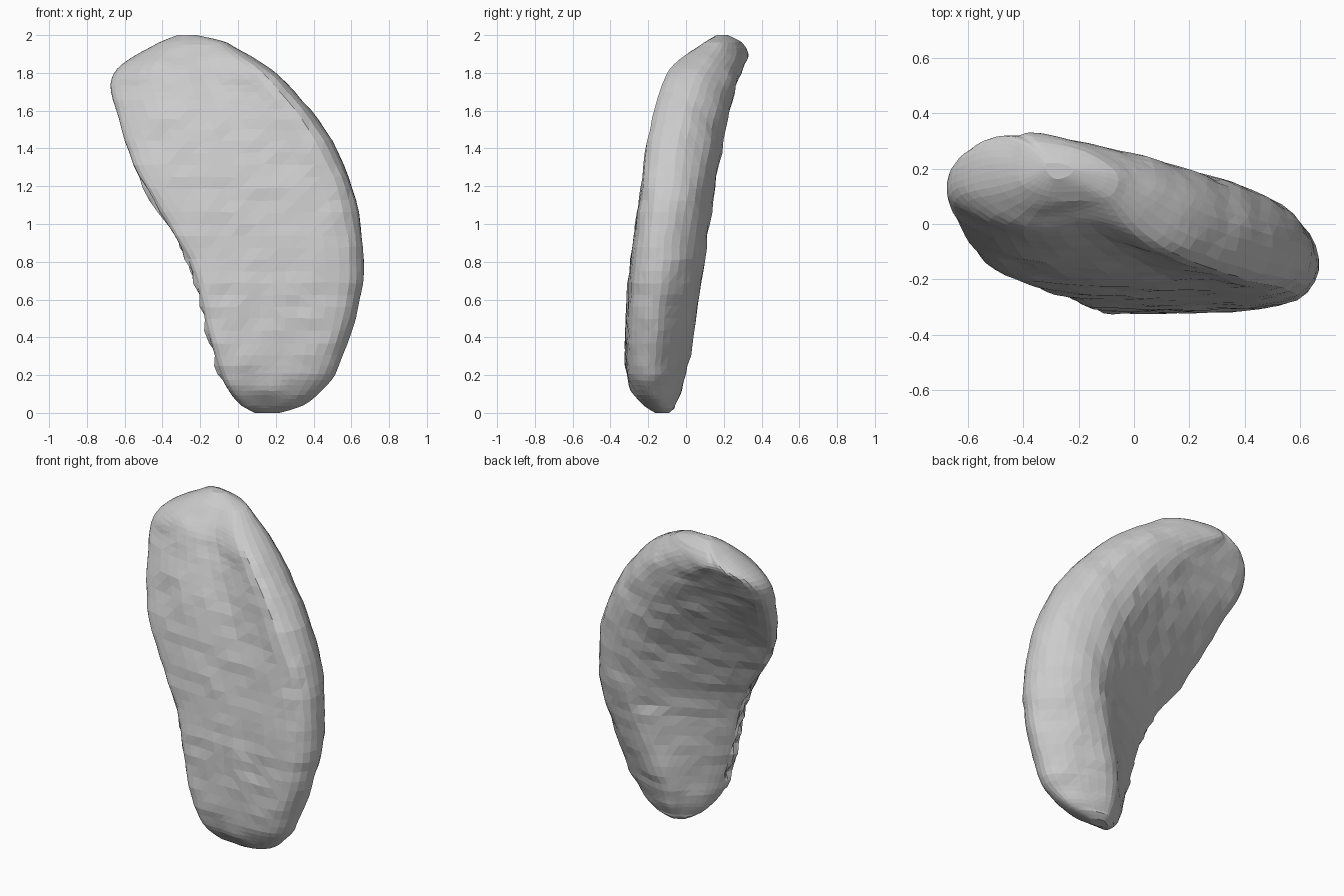
import bpy, bmesh, random
from mathutils import Vector, noise

if "Cube" in bpy.data.objects:
    bpy.data.objects.remove(bpy.data.objects["Cube"])

random.seed(4)

# Horizontal slices: z, left x, right x, front-left y, front-right y, ridge x, ridge y, back-left y
SLICES = [
    (0.00, 0.09, 0.22, -.14, -.14, 0.15, -.09, -.12),
    (0.04, 0.02, 0.34, -.21, -.19, 0.15, -.05, -.12),
    (0.12, -.05, 0.44, -.28, -.25, 0.15, -.025, -.16),
    (0.25, -.11, 0.53, -.315, -.28, 0.17, 0.01, -.18),
    (0.50, -.18, 0.62, -.31, -.28, 0.25, 0.055, -.19),
    (0.75, -.24, 0.665, -.285, -.27, 0.34, 0.09, -.17),
    (1.00, -.37, 0.65, -.24, -.25, 0.32, 0.125, -.13),
    (1.25, -.525, 0.59, -.18, -.22, 0.24, 0.165, -.07),
    (1.50, -.615, 0.46, -.08, -.19, 0.10, 0.21, 0.07),
    (1.70, -.67, 0.30, 0.03, -.14, -.05, 0.255, 0.20),
    (1.82, -.64, 0.17, 0.08, -.08, -.22, 0.30, 0.27),
    (1.90, -.52, 0.04, 0.11, 0.01, -.35, 0.325, 0.31),
    (1.96, -.42, -.06, 0.14, 0.10, -.33, 0.295, 0.285),
    (2.00, -.32, -.22, 0.19, 0.18, -.28, 0.22, 0.22),
]


def catmull(a, b, c, d, t):
    return 0.5 * (2 * b + (c - a) * t + (2 * a - 5 * b + 4 * c - d) * t * t
                  + (3 * b - a - 3 * c + d) * t ** 3)


def section(z, xl, xr, fl, fr, kx, ky, bl):
    """Wedge-shaped slice: thin left edge, flat front, broad rounded rim, ridge at the back."""
    w = xr - xl
    ry = fr + 0.4 * (ky - fr)
    front_mid = (fl + fr) / 2 - 0.02
    pts = [
        (xl, (fl + bl) / 2), (xl + 0.05 * w, fl), (xl + 0.3 * w, front_mid),
        (xl + 0.62 * w, front_mid), (xr - 0.08 * w, fr), (xr, ry),
        ((xr + kx) / 2 + 0.06 * w, (ry + ky) / 2 + 0.12 * (ky - fr)),
        (kx, ky), (kx * 0.6 + xl * 0.4, ky * 0.62 + bl * 0.38),
        (xl + 0.06 * w, bl),
    ]
    return [Vector((x, y, z)) for x, y in pts]


def resample(points, steps, closed):
    n, out = len(points), []
    for i in range(n if closed else n - 1):
        ids = [(j % n) if closed else min(max(j, 0), n - 1) for j in range(i - 1, i + 3)]
        for s in range(steps):
            out.append(catmull(*(points[j] for j in ids), s / steps))
    return out if closed else out + [points[-1]]


# Loft the slices into rings
sections = [section(*row) for row in SLICES]
columns = [resample(list(col), 4, False) for col in zip(*sections)]
rings = [resample(list(r), 4, True) for r in zip(*columns)]

bm = bmesh.new()
vert_rings = []
for ring in rings:
    row = []
    for k, p in enumerate(ring):
        q = p.copy()
        # Rough, hand-shaped surface
        if 0.03 < q.z < 1.96:
            q.y += 0.009 * noise.noise(Vector((p.x * 6, p.y * 6, p.z * 13)))
            q += 0.008 * noise.noise_vector(p * 8)
            # Ragged thin edge
            if k in (0, 1, len(ring) - 1) and 0.2 < q.z < 1.2:
                q.x += random.uniform(-0.02, 0.02)
        row.append(bm.verts.new(q))
    vert_rings.append(row)
for a, b in zip(vert_rings, vert_rings[1:]):
    n = len(a)
    for k in range(n):
        bm.faces.new((a[k], a[(k + 1) % n], b[(k + 1) % n], b[k]))
bm.faces.new(vert_rings[0])
bm.faces.new(vert_rings[-1])
bmesh.ops.triangulate(bm, faces=bm.faces[:])
bmesh.ops.recalc_face_normals(bm, faces=bm.faces[:])

mesh = bpy.data.meshes.new("wedge_slice")
bm.to_mesh(mesh)
bm.free()
obj = bpy.data.objects.new("wedge_slice", mesh)
bpy.context.collection.objects.link(obj)
